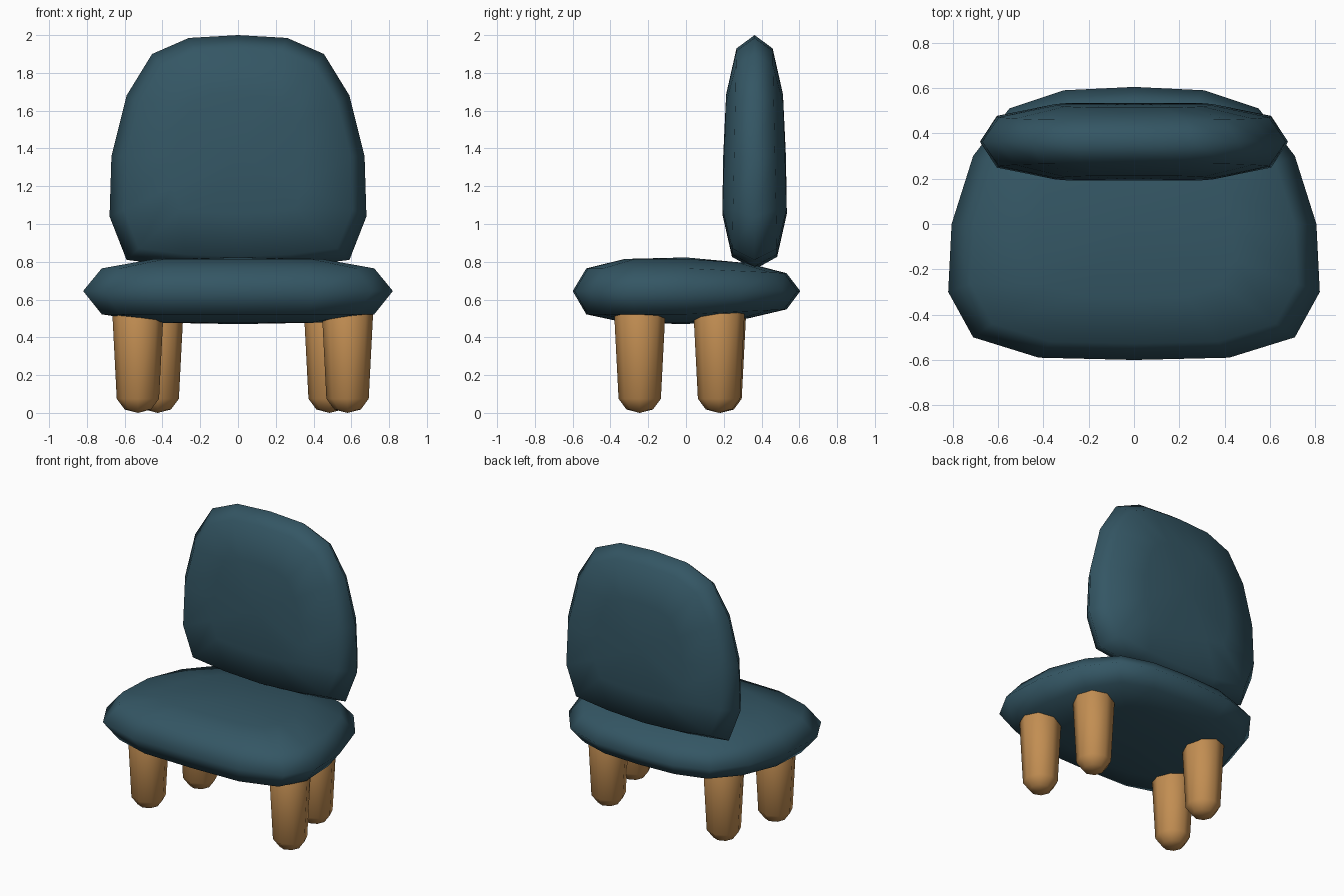
import bpy
import bmesh
import math

if "Cube" in bpy.data.objects:
    bpy.data.objects.remove(bpy.data.objects["Cube"])


def material(name, rgb):
    m = bpy.data.materials.new(name)
    m.diffuse_color = (*rgb, 1)
    m.use_nodes = True
    m.node_tree.nodes["Principled BSDF"].inputs["Base Color"].default_value = m.diffuse_color
    return m


teal = material("teal fabric", (0.034, 0.093, 0.127))
wood = material("light wood", (0.54, 0.27, 0.085))


def make_object(name, rings, mat):
    """Skin a stack of equal-length rings; single-point rings close the ends."""
    bm = bmesh.new()
    rows = [[bm.verts.new(p) for p in ring] for ring in rings]
    for a, b in zip(rows, rows[1:]):
        n = max(len(a), len(b))
        for i in range(n):
            j = (i + 1) % n
            if len(a) == 1:
                bm.faces.new((a[0], b[i], b[j]))
            elif len(b) == 1:
                bm.faces.new((a[i], a[j], b[0]))
            else:
                bm.faces.new((a[i], a[j], b[j], b[i]))
    for end in (rows[0], rows[-1]):
        if len(end) > 2:
            bm.faces.new(end)
    bmesh.ops.recalc_face_normals(bm, faces=bm.faces)
    me = bpy.data.meshes.new(name)
    bm.to_mesh(me)
    bm.free()
    me.materials.append(mat)
    for p in me.polygons:
        p.use_smooth = True
    ob = bpy.data.objects.new(name, me)
    bpy.context.collection.objects.link(ob)
    return ob


def cushion(name, half, centre_v, layers, taper, place):
    """Pillow from half an outline (u, v); layers are (scale, depth)."""
    outline = half + [(-u, v) for u, v in half[-2:0:-1]]
    rings = []
    for s, d in layers:
        pts = [(u * s, centre_v + (v - centre_v) * s) for u, v in outline]
        if s == 0:
            pts = pts[:1]
        rings.append([place(u, v, d * taper(v)) for u, v in pts])
    make_object(name, rings, teal)


# Seat: wide at the front, thinner towards the back
cushion("seat",
        [(0, -0.60), (0.42, -0.59), (0.71, -0.50), (0.82, -0.30), (0.805, 0.0),
         (0.71, 0.30), (0.55, 0.51), (0.31, 0.59), (0, 0.605)],
        0.0,
        [(0, -0.175), (0.54, -0.167), (0.88, -0.123), (1, 0),
         (0.88, 0.12), (0.54, 0.17), (0, 0.178)],
        lambda v: 1 - 0.4 * max(0, v),
        lambda u, v, d: (u, v, 0.645 + d))

# Backrest: upright, narrower at the top
cushion("backrest",
        [(0, 0.76), (0.31, 0.775), (0.59, 0.81), (0.68, 1.04), (0.67, 1.36),
         (0.59, 1.68), (0.455, 1.90), (0.26, 1.985), (0, 2.0)],
        1.36,
        [(0, -0.166), (0.51, -0.161), (0.89, -0.108), (1, 0),
         (0.89, 0.108), (0.51, 0.161), (0, 0.166)],
        lambda v: 1 - 0.2 * (v - 1.36),
        lambda u, v, d: (u, 0.363 + d, v))


# Legs: tapered eight-sided posts with rounded feet
def leg(name, x, y):
    profile = [(0.07, 0.018), (0.112, 0.075), (0.137, 0.56), (0.10, 0.62)]
    rings = [[(x, y, 0.0)]]
    for r, z in profile:
        rings.append([(x + r * math.cos(a * math.pi / 4),
                       y + r * math.sin(a * math.pi / 4), z) for a in range(8)])
    rings.append([(x, y, 0.64)])
    make_object(name, rings, wood)


leg("front_leg_left", -0.53, -0.245)
leg("front_leg_right", 0.58, -0.245)
leg("back_leg_left", -0.425, 0.183)
leg("back_leg_right", 0.485, 0.175)
